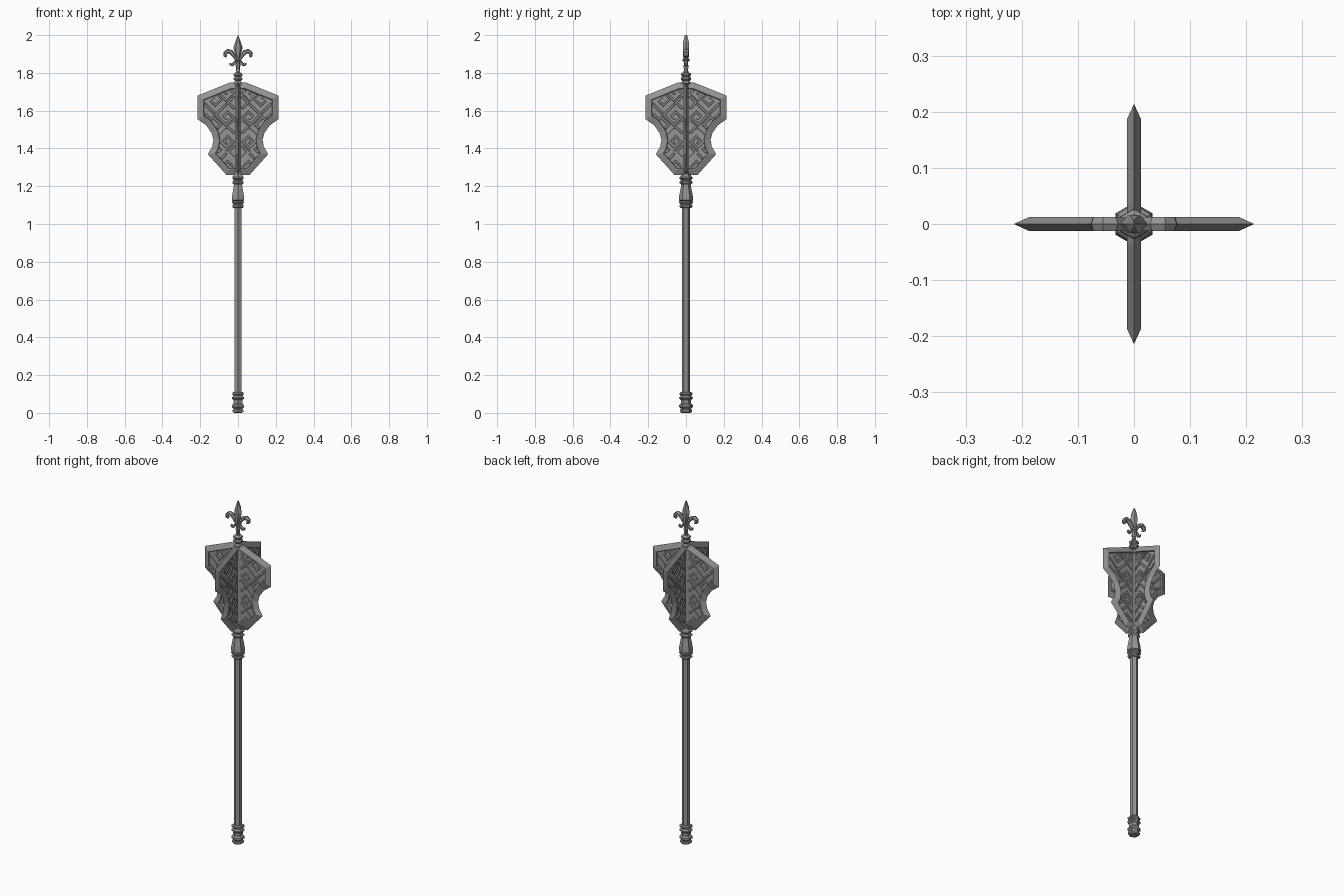
import bpy, bmesh, math
from mathutils import Vector

cube = bpy.data.objects.get("Cube")
if cube:
    bpy.data.objects.remove(cube, do_unlink=True)

steel = bpy.data.materials.new("grey steel")
steel.use_nodes = True
colour = (0.3, 0.3, 0.3, 1)
steel.diffuse_color = colour
steel.node_tree.nodes["Principled BSDF"].inputs["Base Color"].default_value = colour


def make_object(name, bm):
    bmesh.ops.recalc_face_normals(bm, faces=bm.faces)
    mesh = bpy.data.meshes.new(name)
    bm.to_mesh(mesh)
    bm.free()
    mesh.materials.append(steel)
    obj = bpy.data.objects.new(name, mesh)
    bpy.context.collection.objects.link(obj)
    return obj


def bridge(bm, a, b):
    n = len(a)
    for i in range(n):
        bm.faces.new((a[i], a[(i + 1) % n], b[(i + 1) % n], b[i]))


def loft(bm, rings):
    """Skin a list of closed point rings and cap both ends."""
    loops = [[bm.verts.new(p) for p in ring] for ring in rings]
    for a, b in zip(loops, loops[1:]):
        bridge(bm, a, b)
    bm.faces.new(loops[0])
    bm.faces.new(loops[-1])


def hex_turning(name, profile):
    """Hexagonal turned part; profile holds (half width across flats, height)."""
    rings = []
    for half, z in profile:
        r = half / math.cos(math.pi / 6)
        angles = [math.radians(30 + 60 * k) for k in range(6)]
        rings.append([(r * math.cos(a), r * math.sin(a), z) for a in angles])
    bm = bmesh.new()
    loft(bm, rings)
    return make_object(name, bm)


def ring_band(half, low, high):
    """Profile points of one chamfered collar ring."""
    c = (high - low) * 0.3
    return [(half - c, low), (half, low + c), (half, high - c), (half - c, high)]


# Shaft, pommel and collars
hex_turning("shaft", [(0.019, 0.08), (0.019, 1.12)])
hex_turning("pommel", [(0.02, 0), (0.028, 0.006), (0.028, 0.016), (0.022, 0.02)]
            + ring_band(0.031, 0.022, 0.05) + [(0.023, 0.052), (0.023, 0.068)]
            + ring_band(0.031, 0.07, 0.088) + [(0.025, 0.09)]
            + ring_band(0.03, 0.092, 0.11))
hex_turning("socket", ring_band(0.03, 1.085, 1.103) + [(0.025, 1.105)]
            + ring_band(0.032, 1.107, 1.122)
            + [(0.033, 1.126), (0.031, 1.15), (0.021, 1.21)])
hex_turning("lower_collar", [(0.021, 1.205)] + ring_band(0.029, 1.21, 1.23)
            + [(0.023, 1.232)] + ring_band(0.03, 1.234, 1.254) + [(0.022, 1.265)])
hex_turning("head_core", [(0.015, 1.25), (0.015, 1.76)])
hex_turning("upper_collar", [(0.024, 1.745), (0.016, 1.757)]
            + ring_band(0.024, 1.76, 1.778) + [(0.017, 1.78)]
            + ring_band(0.023, 1.782, 1.8) + [(0.011, 1.803), (0.009, 1.825)])

# Flange outline: one half, mirrored into a closed loop
half_outline = [(0.04, 1.75), (0.214, 1.68), (0.214, 1.555), (0.168, 1.522),
                (0.14, 1.482), (0.13, 1.445), (0.137, 1.408), (0.16, 1.37),
                (0.062, 1.26)]
outline = [Vector(p) for p in half_outline]
outline += [Vector((-x, z)) for x, z in reversed(half_outline)]


def inset(points, d):
    """Move a clockwise outline inward by d with mitred corners."""
    result = []
    for i, p in enumerate(points):
        e1 = (p - points[i - 1]).normalized()
        e2 = (points[(i + 1) % len(points)] - p).normalized()
        n1, n2 = Vector((e1.y, -e1.x)), Vector((e2.y, -e2.x))
        result.append(p + (n1 + n2) * d / (1 + n1.dot(n2)))
    return result


def inside(p, poly):
    hit = False
    for a, b in zip(poly, poly[1:] + poly[:1]):
        if (a.y > p.y) != (b.y > p.y):
            if p.x < a.x + (p.y - a.y) * (b.x - a.x) / (b.y - a.y):
                hit = not hit
    return hit


PANEL, RAISED, RIM = 0.006, 0.0115, 0.0125
field = inset(outline, 0.041)
key = [(0, 0), (4, 0), (4, 4), (1, 4), (1, 1.8), (2.6, 1.8), (2.6, 2.8)]
PITCH = 0.0185


def fret_strips():
    """Clipped segments of a diagonal key pattern on the +x half."""
    strips = []
    turn = math.sqrt(0.5)
    for row in range(-6, 7):
        for col in range(-6, 7):
            flip = (row + col) % 2
            pts = []
            for u, v in key:
                if flip:
                    u, v = 4 - v, 4 - u
                u, v = (u + col * 5) * PITCH, (v + row * 5) * PITCH
                pts.append(Vector(((u - v) * turn, 1.46 + (u + v) * turn)))
            for a, b in zip(pts, pts[1:]):
                steps = max(2, round((b - a).length / 0.003))
                run = []
                for s in range(steps + 1):
                    p = a.lerp(b, s / steps)
                    if p.x > 0.024 and inside(p, field):
                        run.append(p)
                if len(run) > 2:
                    strips.append((run[0], run[-1]))
    return strips


def add_strip(bm, a, b, mirror, side):
    """Raised bar with sloping flanks lying on the panel."""
    along = (b - a).normalized()
    across = Vector((-along.y, along.x))

    def ring(w, y):
        corners = [a - along * w + across * w, b + along * w + across * w,
                   b + along * w - across * w, a - along * w - across * w]
        return [(c.x * mirror, y * side, c.y) for c in corners]
    loft(bm, [ring(0.0065, PANEL - 0.001), ring(0.0045, RAISED)])


# Two crossing plates, each carrying a pair of flanges
strips = fret_strips()
for name, angle in (("flanges_left_right", 0), ("flanges_front_back", math.pi / 2)):
    bm = bmesh.new()
    edge = [bm.verts.new((p.x, 0, p.y)) for p in outline]
    for side in (1, -1):
        previous = edge
        for depth, y in ((0.027, RIM), (0.032, RIM), (0.035, PANEL)):
            loop = [bm.verts.new((p.x, y * side, p.y)) for p in inset(outline, depth)]
            bridge(bm, previous, loop)
            previous = loop
        bm.faces.new(previous)
        for mirror in (1, -1):
            for a, b in strips:
                add_strip(bm, a, b, mirror, side)
    make_object(name, bm).rotation_euler.z = angle


def petal(name, path, thick, mirrored=False):
    """Faceted leaf swept through (x, z, half width) in the front plane."""
    bm = bmesh.new()
    for m in ((1, -1) if mirrored else (1,)):
        rings = []
        for i, (x, z, w) in enumerate(path):
            a, b = path[max(i - 1, 0)], path[min(i + 1, len(path) - 1)]
            d = Vector((b[0] - a[0], b[1] - a[1])).normalized()
            t = thick * min(1, 0.35 + w / 0.015)
            section = [(-w, 0), (-w * 0.5, t), (w * 0.5, t),
                       (w, 0), (w * 0.5, -t), (-w * 0.5, -t)]
            rings.append([(m * (x - d.y * s), y, z + d.x * s) for s, y in section])
        loft(bm, rings)
    return make_object(name, bm)


# Lily finial
petal("finial_centre_petal", [(0, 1.86, 0.008), (0, 1.885, 0.011), (0, 1.915, 0.02),
                              (0, 1.935, 0.024), (0, 1.965, 0.014), (0, 2.0, 0.001)], 0.015)
petal("finial_side_petals", [(0.006, 1.865, 0.007), (0.02, 1.89, 0.009),
                             (0.036, 1.91, 0.012), (0.054, 1.916, 0.012),
                             (0.068, 1.905, 0.01), (0.07, 1.892, 0.008),
                             (0.06, 1.887, 0.006)], 0.0125, True)
petal("finial_lower_curls", [(0.005, 1.868, 0.006), (0.018, 1.855, 0.007),
                             (0.03, 1.842, 0.008), (0.04, 1.845, 0.006),
                             (0.042, 1.853, 0.003)], 0.011, True)
petal("finial_stem", [(0, 1.8, 0.008), (0, 1.825, 0.01), (0, 1.84, 0.013),
                      (0, 1.87, 0.008)], 0.012)
hex_turning("finial_band", ring_band(0.016, 1.86, 1.876))
